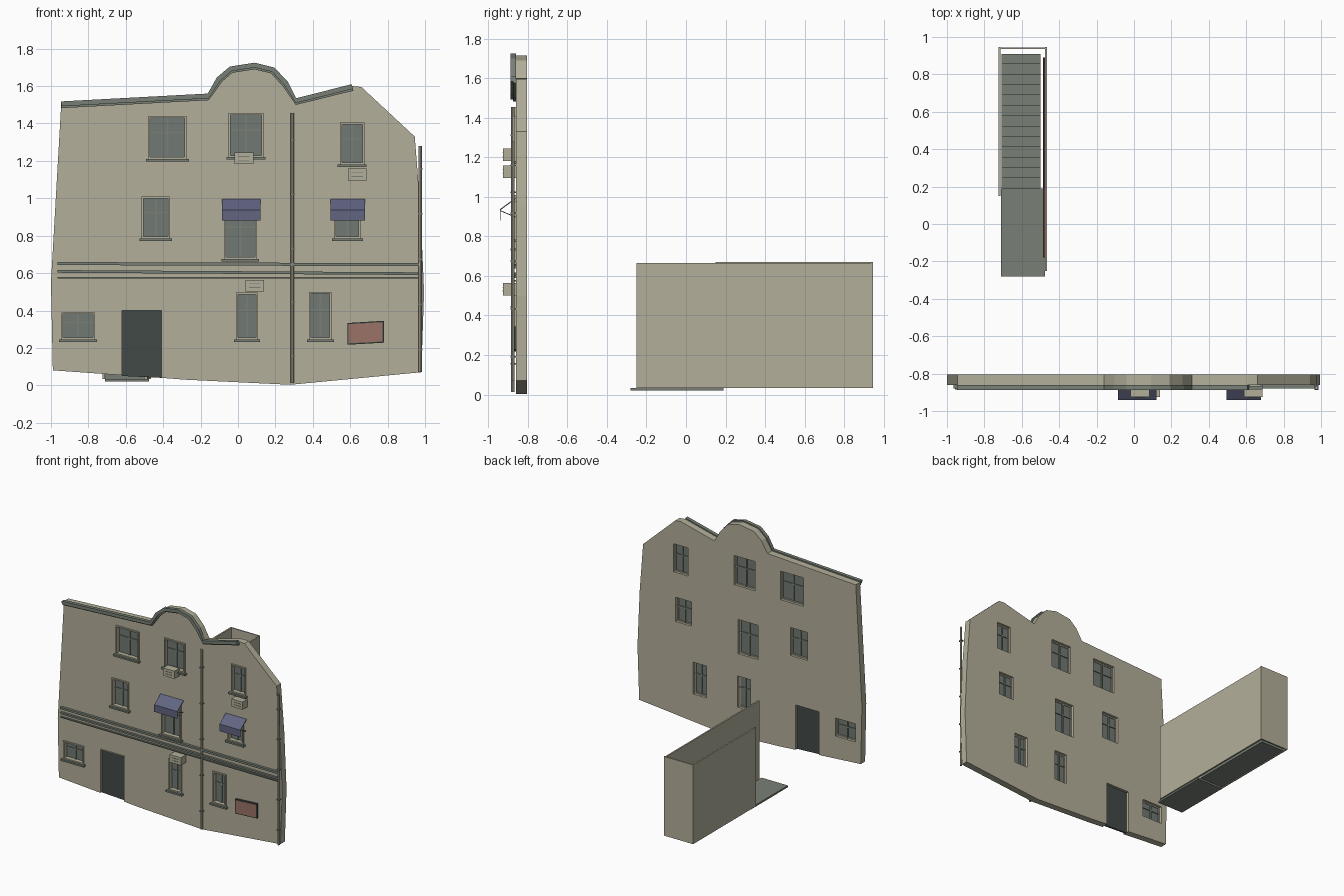
import bpy, bmesh, math
from mathutils import Vector

cube = bpy.data.objects.get("Cube")
if cube:
    bpy.data.objects.remove(cube, do_unlink=True)


def material(name, r, g, b):
    m = bpy.data.materials.new(name)
    m.use_nodes = True
    m.diffuse_color = (r, g, b, 1)
    m.node_tree.nodes["Principled BSDF"].inputs["Base Color"].default_value = (r, g, b, 1)
    return m


BEIGE = material("beige_plaster", .45, .43, .325)
GREY = material("grey_stone", .19, .217, .18)
GLASS = material("grey_glass", .165, .19, .17)
DARK = material("dark_door_grey", .055, .068, .064)
BLUE = material("blue_canvas", .12, .13, .22)
RED = material("faded_red", .32, .17, .135)
BROWN = material("brown_paint", .10, .04, .03)

FRONT, BACK = -.86, -.805   # facade planes


def add(name, mesh, *mats):
    ob = bpy.data.objects.new(name, mesh)
    bpy.context.collection.objects.link(ob)
    for m in mats:
        mesh.materials.append(m)
    return ob


def prism(name, points, lo, hi, mat, axis="y"):
    """Extrude a flat outline along y (points are x, z) or x (points are y, z)."""
    bm = bmesh.new()
    place = (lambda a, b, d: (a, d, b)) if axis == "y" else (lambda a, b, d: (d, a, b))
    face = bm.faces.new([bm.verts.new(place(a, b, lo)) for a, b in points])
    new = bmesh.ops.extrude_face_region(bm, geom=[face])["geom"]
    step = Vector(place(0, 0, hi - lo))
    bmesh.ops.translate(bm, verts=[v for v in new if isinstance(v, bmesh.types.BMVert)], vec=step)
    bmesh.ops.recalc_face_normals(bm, faces=bm.faces)
    me = bpy.data.meshes.new(name)
    bm.to_mesh(me)
    bm.free()
    return add(name, me, mat)


def rect(x0, x1, z0, z1):
    return [(x0, z0), (x1, z0), (x1, z1), (x0, z1)]


def box(name, x0, x1, y0, y1, z0, z1, mat):
    return prism(name, rect(x0, x1, z0, z1), y0, y1, mat)


def ribbon(name, path, up, down, y0, y1, mat):
    """Band that follows a path in x and z, offset along its normals."""
    pts = [Vector(p) for p in path]
    top, low = [], []
    for i, p in enumerate(pts):
        t = (pts[min(i + 1, len(pts) - 1)] - pts[max(i - 1, 0)]).normalized()
        n = Vector((-t.y, t.x))
        top.append(p + n * up)
        low.append(p - n * down)
    return prism(name, top + low[::-1], y0, y1, mat)


def tube(name, x, y, z0, z1, r, mat):
    bm = bmesh.new()
    bmesh.ops.create_cone(bm, cap_ends=True, segments=8, radius1=r, radius2=r, depth=z1 - z0)
    bmesh.ops.translate(bm, verts=bm.verts, vec=(x, y, (z0 + z1) / 2))
    me = bpy.data.meshes.new(name)
    bm.to_mesh(me)
    bm.free()
    return add(name, me, mat)


# Facade slab with window openings and a door notch
roof = [(-.945, 1.508), (-.16, 1.55), (-.105, 1.64), (-.04, 1.695), (.09, 1.715),
        (.19, 1.69), (.26, 1.615), (.31, 1.525), (.61, 1.6)]
outline = roof + [(.66, 1.595), (.945, 1.33), (.975, .95), (.995, .5), (.98, .07), (.28, .003),
                  (-.28, .03), (-.41, .04), (-.41, .4), (-.62, .4), (-.62, .054),
                  (-.99, .08), (-1, .55)]
windows = [(-.48, -.275, 1.21, 1.44), (-.05, .135, 1.22, 1.455), (.545, .675, 1.18, 1.405),
           (-.515, -.365, .785, 1.01), (-.075, .1, .675, .95), (.515, .655, .785, .98),
           (-.945, -.765, .245, .39), (-.01, .105, .245, .495), (.38, .5, .245, .5)]

curve = bpy.data.curves.new("facade_outline", "CURVE")
curve.dimensions = "2D"
curve.fill_mode = "BOTH"
curve.extrude = (BACK - FRONT) / 2
for loop in [outline] + [rect(*w) for w in windows]:
    spline = curve.splines.new("POLY")
    spline.points.add(len(loop) - 1)
    for p, (x, z) in zip(spline.points, loop):
        p.co = (x, z, 0, 1)
    spline.use_cyclic_u = True
helper = bpy.data.objects.new("facade_outline", curve)
bpy.context.collection.objects.link(helper)
bpy.context.view_layer.update()
wall = bpy.data.meshes.new_from_object(helper.evaluated_get(bpy.context.evaluated_depsgraph_get()))
bpy.data.objects.remove(helper, do_unlink=True)

bm = bmesh.new()
bm.from_mesh(wall)
for v in bm.verts:
    v.co = (v.co.x, (FRONT + BACK) / 2 - v.co.z, v.co.y)
bmesh.ops.remove_doubles(bm, verts=bm.verts, dist=1e-5)
PLINTH = .155
bmesh.ops.bisect_plane(bm, geom=bm.verts[:] + bm.edges[:] + bm.faces[:],
                       plane_co=(0, 0, PLINTH), plane_no=(0, 0, 1))
bmesh.ops.recalc_face_normals(bm, faces=bm.faces)
for f in bm.faces:
    f.smooth = False
    f.material_index = int(f.calc_center_median().z < PLINTH)
bm.to_mesh(wall)
bm.free()
wall.materials.clear()
add("facade_wall", wall, BEIGE, GREY)

# Roof moulding and the string courses
ribbon("roof_moulding", roof, .01, .016, -.888, FRONT, GREY)
ribbon("roof_moulding_lower", roof, 0, .026, -.874, FRONT, GREY)
for i, (zl, zr, h) in enumerate([(.651, .645, .008), (.609, .597, .007), (.575, .575, .004)]):
    ribbon(f"string_course_{i}", [(-.965, zl), (.97, zr)], h, h, -.88 + i * .003, FRONT, GREY)

# Windows: trim, casement bars, glass and sill
for i, (x0, x1, z0, z1) in enumerate(windows):
    t, mid = .01, (x0 + x1) / 2
    bars = [rect(x0, x0 + t, z0, z1), rect(x1 - t, x1, z0, z1), rect(x0, x1, z0, z0 + t),
            rect(x0, x1, z1 - t, z1)]
    for k, b in enumerate(bars):
        prism(f"window_{i}_trim_{k}", b, -.87, -.825, BEIGE)
    zt = z0 + (z1 - z0) * .62
    box(f"window_{i}_mullion", mid - .006, mid + .006, -.843, -.822, z0, z1, GREY)
    box(f"window_{i}_transom", x0, x1, -.842, -.823, zt - .005, zt + .005, GREY)
    box(f"window_{i}_glass", x0, x1, -.835, -.83, z0, z1, GLASS)
    box(f"window_{i}_sill", x0 - .012, x1 + .012, -.886, -.84, z0 - .013, z0, GREY)

# Door
prism("door", [(-.62, .05), (-.41, .04), (-.41, .4), (-.62, .4)], -.84, -.825, DARK)
box("door_lintel", -.625, -.405, -.866, FRONT, .4, .408, BEIGE)

# Awnings with arms
for i, (x0, x1) in enumerate([(-.085, .12), (.495, .68)]):
    sheet = [(-.862, .995), (-.942, .937), (-.942, .88), (-.938, .88), (-.938, .933), (-.862, .989)]
    prism(f"awning_{i}", sheet, x0, x1, BLUE, "x")
    for x in (x0 + .004, x1 - .008):
        prism(f"awning_{i}_arm", [(-.862, .9), (-.94, .932), (-.94, .928), (-.862, .895)],
              x, x + .004, DARK, "x")

# Air conditioning units
for i, (x, z) in enumerate([(.032, 1.213), (.638, 1.127), (.09, .533)]):
    box(f"air_unit_{i}", x - .05, x + .05, -.925, FRONT, z - .031, z + .031, BEIGE)
    for k in (-1, 1):
        box(f"air_unit_{i}_slot", x - .03, x + .03, -.927, -.925,
            z + k * .01 - .002, z + k * .01 + .002, GREY)

# Drain pipes with brackets
for name, x, z0, z1 in [("middle_pipe", .29, .012, 1.455), ("left_pipe", .975, .07, 1.28)]:
    tube(name, x, -.877, z0, z1, .009, BEIGE)
    for k in range(5):
        z = z0 + (z1 - z0) * (k + .5) / 5
        box(f"{name}_bracket", x - .011, x + .011, -.888, FRONT, z - .004, z + .004, GREY)

# Notice board
board = [(.585, .217), (.78, .228), (.78, .345), (.585, .333)]
prism("notice_board_frame", board, -.874, FRONT, DARK)
cx, cz = .6825, .281
prism("notice_board_panel", [(cx + (x - cx) * .93, cz + (z - cz) * .88) for x, z in board],
      -.877, -.874, RED)

# Stairwell behind the house
box("stairwell_floor", -.71, -.475, -.28, .19, .02, .034, GREY)
box("stairwell_left_wall", -.477, -.465, -.25, .945, .034, .665, BEIGE)
box("stairwell_right_wall", -.725, -.713, .15, .945, .034, .67, BEIGE)
box("stairwell_back_wall", -.725, -.465, .935, .945, .034, .67, BEIGE)
steps, y0, y1, rise = 13, .19, .91, .034
profile = [(y1, .034), (y0, .034)]
for k in range(steps):
    z = .034 + rise * (k + 1)
    profile += [(y0 + (y1 - y0) * k / steps, z), (y0 + (y1 - y0) * (k + 1) / steps, z)]
prism("stairs", profile, -.708, -.5, GREY, "x")

# Painted dado along the stairwell wall
top = .034 + rise * steps
prism("stair_dado", [(-.18, .034), (y0, .034), (y1 - .02, top), (y1 - .02, top + .1),
                     (y0, .17), (-.18, .17)], -.486, -.477, BROWN, "x")
